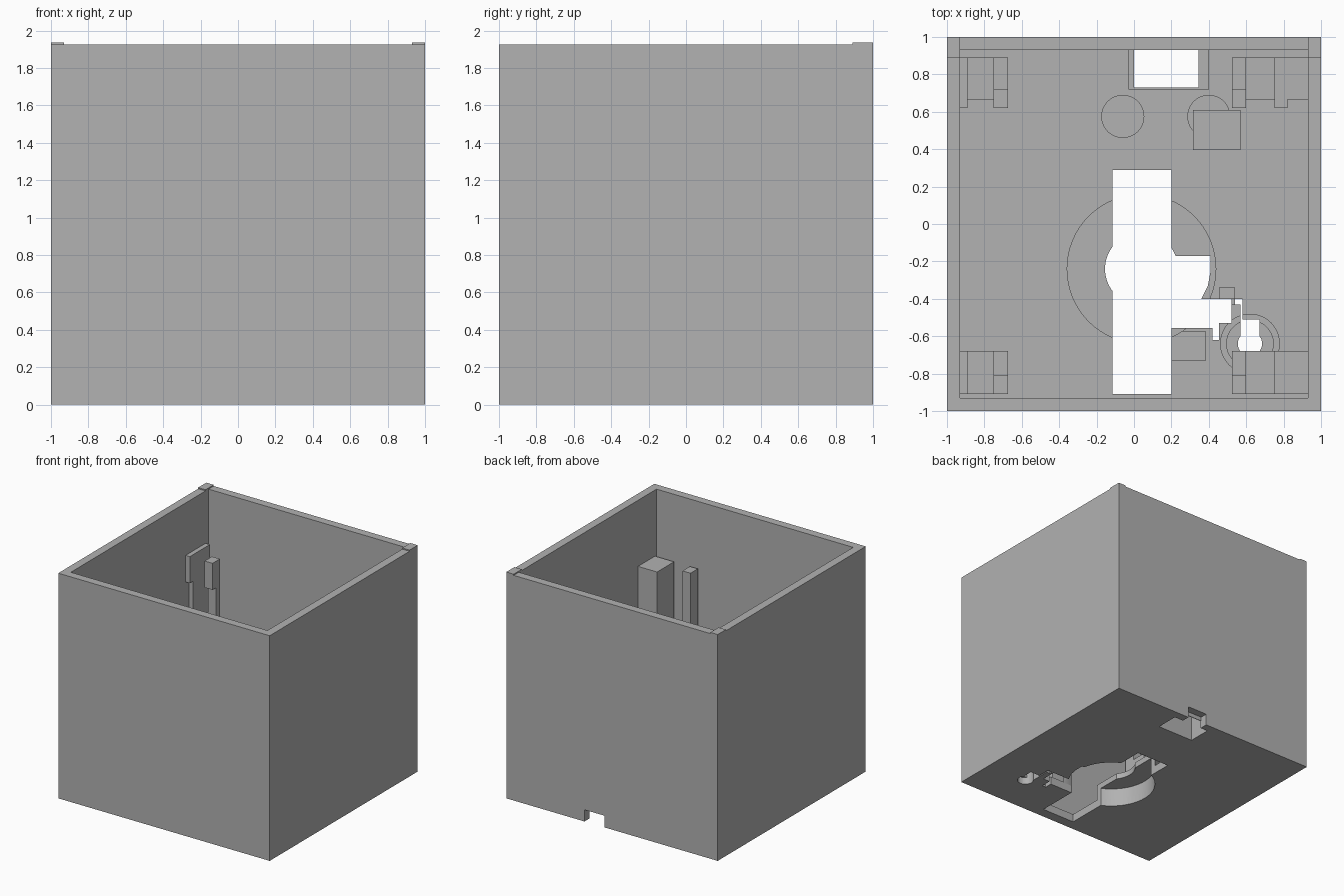
import bpy, bmesh, math

if "Cube" in bpy.data.objects:
    bpy.data.objects.remove(bpy.data.objects["Cube"])

grey = bpy.data.materials.new("plain grey")
grey.diffuse_color = (0.445, 0.445, 0.445, 1)
grey.use_nodes = True
grey.node_tree.nodes["Principled BSDF"].inputs["Base Color"].default_value = grey.diffuse_color


def prism(name, pts, z0, z1):
    """Extrude a counter-clockwise outline from z0 to z1."""
    bm = bmesh.new()
    face = bm.faces.new([bm.verts.new((x, y, z0)) for x, y in pts])
    new = bmesh.ops.extrude_face_region(bm, geom=[face])["geom"]
    top = [v for v in new if isinstance(v, bmesh.types.BMVert)]
    bmesh.ops.translate(bm, verts=top, vec=(0, 0, z1 - z0))
    bmesh.ops.recalc_face_normals(bm, faces=bm.faces)
    me = bpy.data.meshes.new(name)
    bm.to_mesh(me)
    bm.free()
    me.materials.append(grey)
    ob = bpy.data.objects.new(name, me)
    bpy.context.collection.objects.link(ob)
    return ob


def box(name, x0, x1, y0, y1, z0, z1):
    x0, x1 = sorted((x0, x1))
    return prism(name, [(x0, y0), (x1, y0), (x1, y1), (x0, y1)], z0, z1)


def disc(name, x, y, r, z0, z1, n=64):
    return prism(name, [(x + r * math.cos(2 * math.pi * i / n),
                         y + r * math.sin(2 * math.pi * i / n)) for i in range(n)], z0, z1)


def cut(ob, cutters):
    bpy.context.view_layer.objects.active = ob
    for c in cutters:
        mod = ob.modifiers.new("cut", 'BOOLEAN')
        mod.operation, mod.solver, mod.object = 'DIFFERENCE', 'EXACT', c
        bpy.ops.object.modifier_apply(modifier=mod.name)


def smooth(ob):
    bpy.ops.object.select_all(action='DESELECT')
    ob.select_set(True)
    bpy.context.view_layer.objects.active = ob
    bpy.ops.object.shade_smooth_by_angle(angle=math.radians(30))


FLOOR, RIM, W = 0.07, 1.925, 0.93

# Cutters for the floor openings
slot = box("slot_cutter", -0.115, 0.2, -0.91, 0.29, -0.1, 0.5)
bore = disc("bore_cutter", 0.04, -0.24, 0.195, -0.1, 0.5)
recess = disc("recess_cutter", 0.04, -0.24, 0.355, -0.1, 0.16)
side_slot = prism("side_slot_cutter", [
    (0.15, -0.555), (0.42, -0.555), (0.42, -0.62), (0.455, -0.62), (0.455, -0.53),
    (0.52, -0.53), (0.52, -0.4), (0.36, -0.4), (0.395, -0.33), (0.41, -0.25),
    (0.41, -0.17), (0.15, -0.17)], -0.1, 0.5)
pin_slot = prism("pin_slot_cutter", [
    (0.57, -0.64), (0.67, -0.64), (0.67, -0.51), (0.58, -0.51), (0.58, -0.4),
    (0.54, -0.4), (0.54, -0.43), (0.57, -0.43)], -0.1, 0.5)
pin_bore = disc("pin_bore_cutter", 0.62, -0.64, 0.065, -0.1, 0.5, 32)
pin_recess = disc("pin_recess_cutter", 0.62, -0.64, 0.125, 0.13, 0.5, 48)
port = box("port_cutter", 0, 0.345, 0.73, 0.93, -0.1, 0.6)
notch = box("notch_cutter", 0.07, 0.26, 0.9, 1.1, -0.1, 0.1)
cavity = box("cavity_cutter", -W, W, -W, W, FLOOR, 2.2)
openings = [slot, bore, side_slot, pin_slot, pin_bore]

# Open-topped case
case = box("case", -1, 1, -1, 1, 0, RIM)
cut(case, [cavity, recess, port, notch] + openings)

# Raised hollow round housing above the floor slot
housing = disc("round_housing", 0.04, -0.24, 0.4, FLOOR - 0.005, 0.21)
cut(housing, [recess, slot, bore, side_slot, pin_slot])
smooth(housing)

# Small pivot seat beside it
seat = disc("pivot_seat", 0.62, -0.64, 0.16, FLOOR - 0.005, 0.18, 48)
cut(seat, [pin_recess] + openings)
smooth(seat)
box("pivot_bracket", 0.52, 0.57, -0.53, -0.43, 0.03, 0.16)
box("bracket_arm", 0.455, 0.54, -0.4, -0.34, 0.06, 0.16)
box("slot_block", 0.2, 0.385, -0.73, -0.575, 0.06, 0.2)

# Sleeve around the rear opening
sleeve = box("port_sleeve", -0.03, 0.4, 0.72, 0.935, FLOOR - 0.005, 0.25)
cut(sleeve, [port])

# Floor pegs and block
for i, x in enumerate((-0.06, 0.4)):
    smooth(disc(f"floor_peg_{i}", x, 0.575, 0.115, 0.06, 0.2, 48))
box("floor_block", 0.315, 0.57, 0.395, 0.61, 0.06, 0.26)

# Board holders in the four corners
for s, side, wall, inner, outer, post in (
        (-1, "left", -W - 0.005, -0.89, -0.89, (-0.75, -0.675)),
        (1, "right", W + 0.005, 0.75, 0.82, (0.6, 0.525))):
    slot_x = (inner, post[0])
    # rear holder with hooked tops
    box(f"rear_guide_{side}", wall, inner, 0.665, 0.89, 0.06, 1.477)
    box(f"rear_guide_hook_{side}", wall if s < 0 else outer, inner, 0.62, 0.667, 1.25, 1.477)
    box(f"rear_post_{side}", *post, 0.665, 0.72, 0.06, 1.477)
    box(f"rear_post_hook_{side}", *post, 0.62, 0.667, 1.25, 1.477)
    box(f"rear_post_foot_{side}", *post, 0.715, 0.89, 0.06, 0.75)
    box(f"rear_rest_{side}", *slot_x, 0.665, 0.89, 0.06, 0.65)
    # front holder
    box(f"front_guide_{side}", wall, inner, -0.91, -0.68, 0.06, 1.36)
    box(f"front_post_{side}", *post, -0.91, -0.81, 0.06, 1.36)
    box(f"front_post_foot_{side}", *post, -0.815, -0.68, 0.06, 0.75)
    box(f"front_rest_{side}", *slot_x, -0.91, -0.68, 0.06, 0.65)
    # locating tab on the rim
    box(f"rim_tab_{side}", s * W, s, 0.89, 1, RIM - 0.01, 1.935)

for c in openings + [recess, pin_recess, port, notch, cavity]:
    bpy.data.objects.remove(c)
